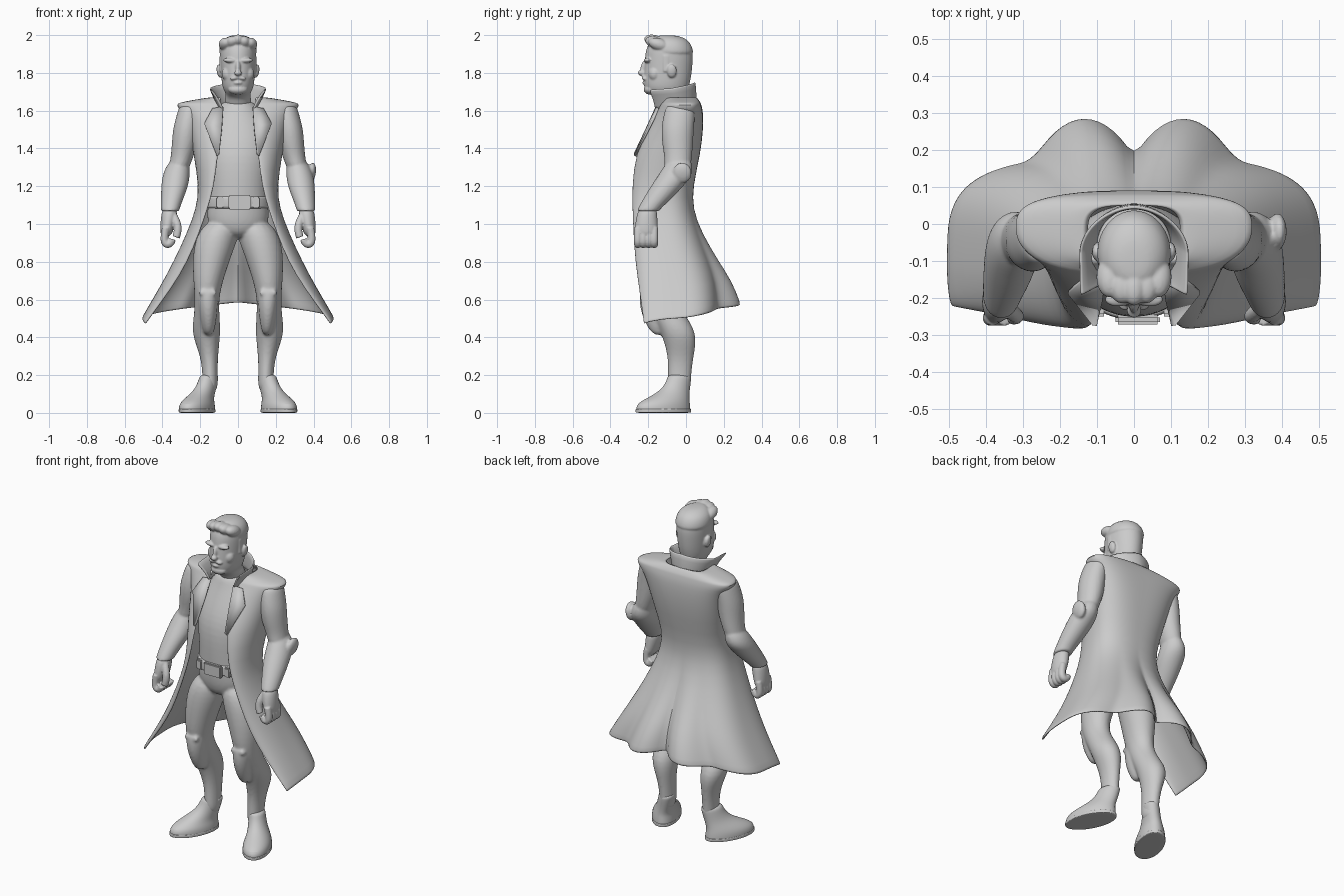
import bpy, bmesh, math
from mathutils import Matrix, Vector

cube = bpy.data.objects.get("Cube")
if cube:
    bpy.data.objects.remove(cube, do_unlink=True)

grey = bpy.data.materials.new("light grey")
grey.use_nodes = True
colour = (0.6, 0.6, 0.6, 1)
grey.diffuse_color = colour
grey.node_tree.nodes["Principled BSDF"].inputs["Base Color"].default_value = colour


def select(parts):
    bpy.ops.object.select_all(action='DESELECT')
    for part in parts:
        part.select_set(True)
    bpy.context.view_layer.objects.active = parts[0]


def finish(bm, name, subdivide=0, thick=0, mirror=False):
    """Turn a bmesh into a smooth shaded, optionally mirrored object."""
    bmesh.ops.recalc_face_normals(bm, faces=bm.faces)
    mesh = bpy.data.meshes.new(name)
    bm.to_mesh(mesh)
    bm.free()
    mesh.materials.append(grey)
    obj = bpy.data.objects.new(name, mesh)
    bpy.context.collection.objects.link(obj)
    if mirror:
        obj.modifiers.new("mirror", 'MIRROR')
    if thick:
        solid = obj.modifiers.new("thickness", 'SOLIDIFY')
        solid.thickness = thick
        solid.offset = 0
    if subdivide:
        smooth = obj.modifiers.new("smooth", 'SUBSURF')
        smooth.levels = smooth.render_levels = subdivide
    select([obj])
    bpy.ops.object.shade_smooth_by_angle(angle=math.radians(50))
    return obj


def fuse(name, parts, voxel, rounds):
    """Join parts and melt them into one sculpted skin."""
    select(parts)
    bpy.ops.object.convert(target='MESH')
    bpy.ops.object.join()
    obj = bpy.context.view_layer.objects.active
    obj.name = name
    remesh = obj.modifiers.new("melt", 'REMESH')
    remesh.mode = 'VOXEL'
    remesh.voxel_size = voxel
    remesh.use_smooth_shade = True
    soften = obj.modifiers.new("soften", 'SMOOTH')
    soften.iterations = rounds


def skin(bm, rows, closed):
    for low, high in zip(rows, rows[1:]):
        count = len(low)
        for i in range(count if closed else count - 1):
            j = (i + 1) % count
            bm.faces.new((low[i], low[j], high[j], high[i]))


def loft(name, rings, mirror=False, turn=0, sides=16):
    """Stack level ellipses given as x, y, z, half width, half depth."""
    bm = bmesh.new()
    rows = []
    spin = Matrix.Rotation(math.radians(turn), 3, 'Z')
    for x, y, z, rx, ry in rings:
        row = []
        for i in range(sides):
            a = math.tau * i / sides
            row.append(bm.verts.new(Vector((x, y, z)) + spin @ Vector((rx * math.cos(a), ry * math.sin(a), 0))))
        rows.append(row)
    skin(bm, rows, True)
    bm.faces.new(rows[0])
    bm.faces.new(rows[-1])
    return finish(bm, name, 2, 0, mirror)


def blob(name, centre, size, mirror=False, tilt=0, axis='Y'):
    bm = bmesh.new()
    move = Matrix.Translation(centre) @ Matrix.Rotation(math.radians(tilt), 4, axis)
    bmesh.ops.create_uvsphere(bm, u_segments=20, v_segments=12, radius=1,
                              matrix=move @ Matrix.Diagonal((*size, 1)))
    return finish(bm, name, 0, 0, mirror)


def box(name, centre, size, mirror=False):
    bm = bmesh.new()
    bmesh.ops.create_cube(bm, size=1, matrix=Matrix.Translation(centre) @ Matrix.Diagonal((*size, 1)))
    bmesh.ops.bevel(bm, geom=bm.edges[:], offset=min(size) / 4, segments=2, affect='EDGES')
    return finish(bm, name, 0, 0, mirror)


def cloth(name, rows, thick, square):
    """Open fronted shell: z, front x, front y, side x, side y, back y, pleat, rise."""
    bm = bmesh.new()
    grid = []
    for z, fx, fy, sx, sy, by, pleat, rise in rows:
        half = []
        # Squarer outline away from the waist
        power = 2 / (0.85 - square * min(1, abs(z - 1.15) / 0.5))
        for i in range(6):
            a = math.pi / 2 * i / 6
            half.append((fx + (sx - fx) * math.sin(a), sy + (fy - sy) * math.cos(a)))
        for i in range(21):
            across = max(math.cos(math.pi / 2 * i / 20), 0)
            y = sy + (by - sy) * (1 - across ** power) ** (1 / power)
            fold = across / 0.54
            if fold < 1:
                y += pleat * math.sin(math.pi * fold) ** 0.8
            half.append((sx * across, y))
        full = half[:-1] + [(0, half[-1][1])] + [(-x, y) for x, y in reversed(half[:-1])]
        last = len(half) - 1
        grid.append([bm.verts.new((x, y, z + rise * (1 - abs(i - last) / last)))
                     for i, (x, y) in enumerate(full)])
    skin(bm, grid, False)
    return finish(bm, name, 1, thick)


def tube(name, points, radius):
    """Rounded finger along a smooth path, one for each hand."""
    parts = []
    for side in (1, -1):
        curve = bpy.data.curves.new(name, 'CURVE')
        curve.dimensions = '3D'
        curve.bevel_depth = radius
        curve.bevel_resolution = 3
        curve.use_fill_caps = True
        curve.materials.append(grey)
        spline = curve.splines.new('NURBS')
        spline.points.add(len(points) - 1)
        spline.order_u = 3
        spline.use_endpoint_u = True
        for point, (x, y, z) in zip(spline.points, points):
            point.co = (side * x, y, z, 1)
        parts.append(bpy.data.objects.new(name, curve))
        bpy.context.collection.objects.link(parts[-1])
    return parts


# Body and legs
torso = loft("torso", [(0, -.13, .92, .1, .08), (0, -.125, 1, .17, .12), (0, -.125, 1.08, .165, .125),
                       (0, -.12, 1.2, .155, .135), (0, -.1, 1.37, .19, .155), (0, -.07, 1.5, .18, .13),
                       (0, -.05, 1.6, .12, .1), (0, -.05, 1.66, .08, .085)])
legs = loft("legs", [(.08, -.12, 1.03, .08, .1), (.118, -.13, .92, .118, .12), (.152, -.14, .76, .092, .108),
                     (.165, -.15, .62, .064, .088), (.165, -.095, .52, .068, .09), (.17, -.033, .42, .08, .097),
                     (.152, -.027, .3, .045, .068), (.147, -.035, .19, .041, .062), (.147, -.035, .1, .04, .06)], True)
pads = loft("knee_pads", [(.16, -.175, .66, .045, .06), (.16, -.18, .64, .058, .07), (.158, -.172, .54, .05, .074),
                          (.155, -.145, .44, .034, .055), (.155, -.13, .41, .018, .035)], True)
straps = box("knee_straps", (.16, -.228, .635), (.09, .03, .03), True)
fuse("body", [torso, legs, pads, straps], .0085, 4)

# Boots
loft("boots", [(.217, -.12, .006, .08, .155), (.217, -.12, .015, .082, .157), (.217, -.12, .048, .08, .154),
               (.205, -.095, .078, .066, .122), (.174, -.055, .12, .052, .08), (.155, -.035, .18, .049, .067),
               (.151, -.035, .205, .046, .066)], True, 24)
loft("soles", [(.217, -.12, 0, .079, .156), (.217, -.12, .002, .081, .158),
               (.217, -.12, .02, .081, .158), (.217, -.12, .022, .08, .156)], True, 24, 24)

# Belt
loft("belt", [(0, -.125, 1.08, .165, .13), (0, -.125, 1.085, .172, .138),
              (0, -.125, 1.145, .169, .138), (0, -.125, 1.15, .163, .13)])
box("buckle", (.01, -.259, 1.115), (.12, .025, .075))
box("belt_pouches", (.095, -.238, 1.115), (.04, .025, .06), True)

# Long coat, collar and lapels
cloth("long_coat", [(.47, .49, -.22, .505, -.1, .175, .11, .115), (.49, .478, -.222, .495, -.1, .174, .108, .115),
                    (.66, .35, -.245, .405, -.1, .165, .075, .04), (.8, .265, -.265, .335, -.11, .13, .04, 0),
                    (.95, .205, -.275, .265, -.12, .07, .01, 0), (1.08, .16, -.28, .215, -.12, .03, 0, 0),
                    (1.2, .125, -.282, .2, -.12, .03, 0, 0), (1.37, .105, -.265, .23, -.08, .07, 0, 0),
                    (1.5, .09, -.2, .25, -.05, .085, 0, 0), (1.58, .085, -.16, .28, -.03, .085, 0, 0),
                    (1.61, .09, -.14, .31, -.02, .08, 0, 0), (1.63, .09, -.13, .318, -.02, .075, 0, 0),
                    (1.637, .09, -.125, .312, -.02, .073, 0, 0), (1.65, .09, -.11, .24, -.02, .065, 0, 0),
                    (1.67, .09, -.1, .12, -.03, .05, 0, 0)], .012, .28)
cloth("collar", [(1.6, .075, -.16, .1, -.05, .05, 0, .03), (1.66, .1, -.17, .12, -.06, .048, 0, .03),
                 (1.71, .145, -.195, .148, -.08, .045, 0, .045)], .014, -.25)
bm = bmesh.new()
inner = [(.078, -.155, 1.62), (.085, -.205, 1.51), (.1, -.271, 1.37)]
outer = [(.135, -.145, 1.61), (.178, -.185, 1.53), (.112, -.269, 1.36)]
skin(bm, [[bm.verts.new(p) for p in edge] for edge in (inner, outer)], False)
finish(bm, "lapels", 0, .012, True)

# Arms
upper = loft("upper_arms", [(.25, -.025, 1.632, .05, .07), (.255, -.03, 1.615, .06, .08), (.264, -.038, 1.56, .067, .086),
                            (.274, -.045, 1.5, .072, .088), (.282, -.045, 1.42, .07, .083),
                            (.3, -.04, 1.34, .058, .072), (.32, -.05, 1.27, .055, .07)], True)
lower = loft("forearms", [(.305, -.03, 1.345, .045, .055), (.317, -.04, 1.31, .062, .075),
                          (.327, -.055, 1.26, .074, .092), (.335, -.1, 1.2, .073, .088),
                          (.35, -.155, 1.13, .06, .075), (.36, -.2, 1.075, .05, .06), (.36, -.2, 1.065, .05, .06)], True)
guard = blob("left_elbow_guard", (.388, -.02, 1.27), (.024, .05, .055), False, 10)
fuse("sleeves", [upper, lower, guard], .0075, 2)

# Hands
hand = [loft("palms", [(.36, -.2, 1.09, .038, .047), (.365, -.208, 1.04, .044, .057), (.375, -.21, .98, .038, .062),
                       (.383, -.21, .93, .028, .06)], True)]
for n in range(4):
    y = -.255 + n * .029
    hand += tube("finger", [(.382, y, .98), (.394, y, .92), (.38, y, .89), (.355, y, .898), (.348, y, .92)], .021)
hand += tube("thumb", [(.345, -.225, 1.05), (.322, -.245, 1.01), (.317, -.252, .96), (.328, -.252, .93)], .021)
fuse("hands", hand, .005, 2)

# Head
face = [
    loft("head", [(0, -.05, 1.6, .075, .08), (0, -.06, 1.67, .072, .08), (0, -.1, 1.687, .062, .1),
                  (0, -.105, 1.715, .083, .12), (0, -.1, 1.77, .09, .129), (0, -.095, 1.82, .094, .13),
                  (0, -.09, 1.88, .098, .13), (0, -.09, 1.93, .098, .124), (0, -.09, 1.97, .085, .1),
                  (0, -.09, 1.99, .05, .065)]),
    blob("nose_bridge", (0, -.222, 1.83), (.013, .018, .038), False, -12, 'X'),
    blob("nose_tip", (0, -.234, 1.8), (.02, .021, .016)),
    blob("brows", (.042, -.204, 1.866), (.038, .02, .013), True, -4),
    blob("cheekbones", (.05, -.165, 1.795), (.036, .034, .04), True),
    blob("moustache", (.017, -.22, 1.774), (.026, .015, .011), True, 14),
    blob("lower_lip", (0, -.217, 1.747), (.024, .015, .009)),
    blob("chin_beard", (0, -.188, 1.712), (.052, .036, .028)),
    blob("ears", (.098, -.075, 1.81), (.015, .026, .036), True, 8),
    loft("hair_cap", [(0, -.075, 1.885, .1, .116), (0, -.08, 1.92, .104, .122), (0, -.085, 1.96, .095, .11),
                      (0, -.09, 1.985, .07, .085), (0, -.1, 2.0, .035, .045)]),
    box("sideburns", (.09, -.105, 1.85), (.014, .03, .09), True)]

# Swept hair
for n in range(5):
    x = -.066 + n * .033
    face.append(blob("hair_lock", (x, -.165 + x * x * 5, 1.967 - abs(x) * .25), (.036, .058, .033), False, -18, 'X'))
fuse("head", face, .005, 3)
